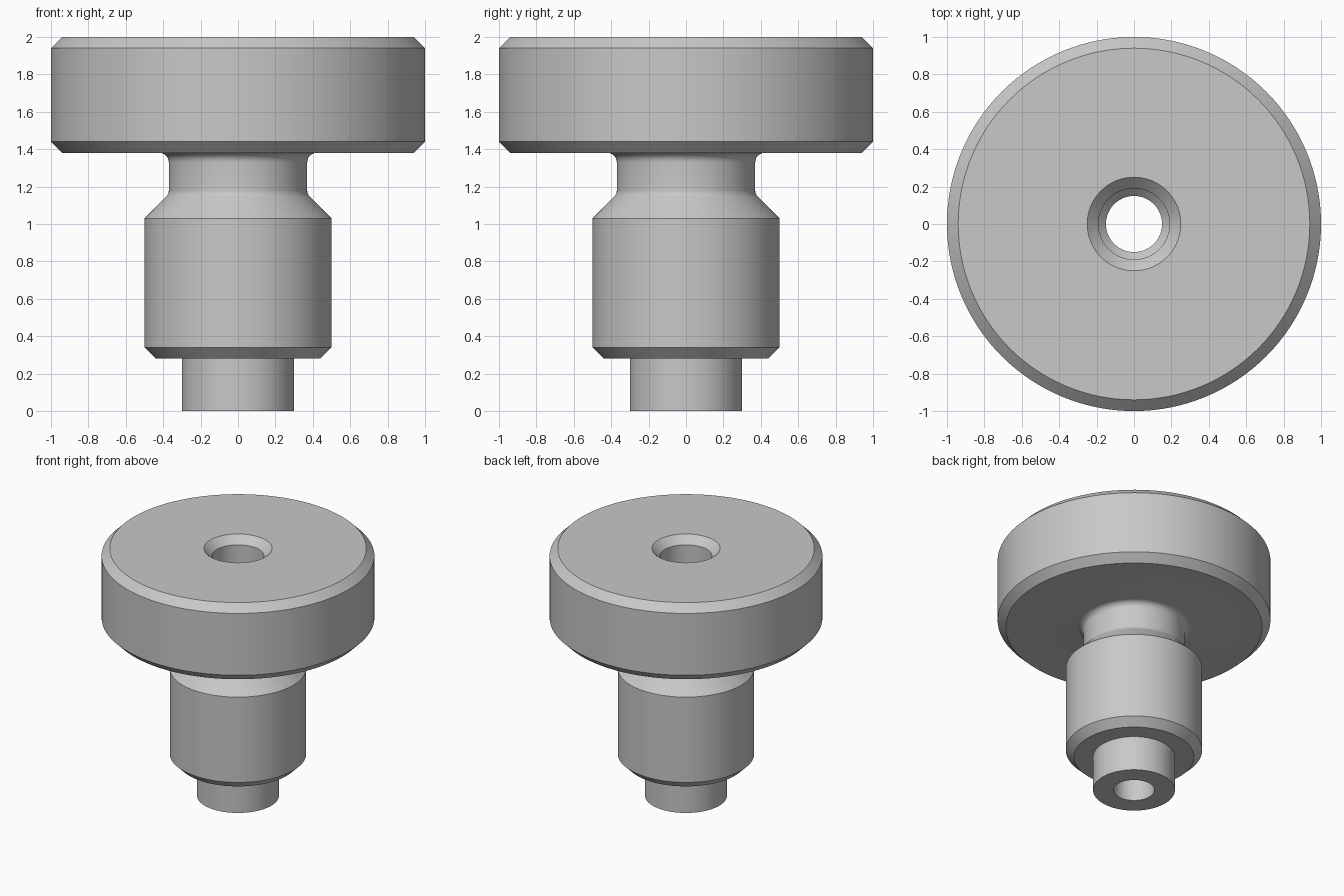
import bpy, bmesh
from math import cos, sin, pi, radians, tan

cube = bpy.data.objects.get("Cube")
if cube:
    bpy.data.objects.remove(cube, do_unlink=True)

SEGMENTS = 128


def arc(cx, cz, r, start, end, steps=6):
    """Points on an arc, angles in degrees."""
    angles = [radians(start + (end - start) * i / steps) for i in range(steps + 1)]
    return [(cx + r * cos(a), cz + r * sin(a)) for a in angles]


def revolve(name, profile, material):
    """Spin a closed (radius, height) loop around the z axis."""
    bm = bmesh.new()
    rings = [[bm.verts.new((r * cos(2 * pi * i / SEGMENTS), r * sin(2 * pi * i / SEGMENTS), z))
              for i in range(SEGMENTS)] for r, z in profile]
    for a, b in zip(rings, rings[1:] + rings[:1]):
        for i in range(SEGMENTS):
            j = (i + 1) % SEGMENTS
            bm.faces.new((a[i], a[j], b[j], b[i]))
    bmesh.ops.recalc_face_normals(bm, faces=bm.faces)
    mesh = bpy.data.meshes.new(name)
    bm.to_mesh(mesh)
    bm.free()
    mesh.materials.append(material)
    obj = bpy.data.objects.new(name, mesh)
    bpy.context.collection.objects.link(obj)
    bpy.ops.object.select_all(action='DESELECT')
    obj.select_set(True)
    bpy.context.view_layer.objects.active = obj
    bpy.ops.object.shade_smooth_by_angle(angle=radians(30))
    return obj


steel = bpy.data.materials.new("grey steel")
steel.use_nodes = True
color = (0.58, 0.58, 0.58, 1)
steel.diffuse_color = color
steel.node_tree.nodes["Principled BSDF"].inputs["Base Color"].default_value = color

# Neck fillets: small one blending into the shoulder cone, larger one under the head
neck, fillet = 0.37, 0.05
lower_z = 1.03 + (0.5 - neck) + fillet * tan(radians(22.5))

outside = [
    (0.30, 0), (0.30, 0.28),                             # spigot
    (0.44, 0.28), (0.50, 0.34), (0.50, 1.03),            # chamfered body
    *arc(neck + fillet, lower_z, fillet, 225, 180),      # shoulder into neck
    *arc(neck + fillet, 1.38 - fillet, fillet, 180, 90), # neck into head
    (0.94, 1.38), (1, 1.44), (1, 1.94), (0.94, 2),       # chamfered head
]
bore = [
    (0.25, 2), (0.19, 1.94),                             # countersink
    (0.19, 1.20), (0.15, 1.16), (0.15, 0),               # stepped through hole
]
revolve("turned_knob", outside + bore, steel)
